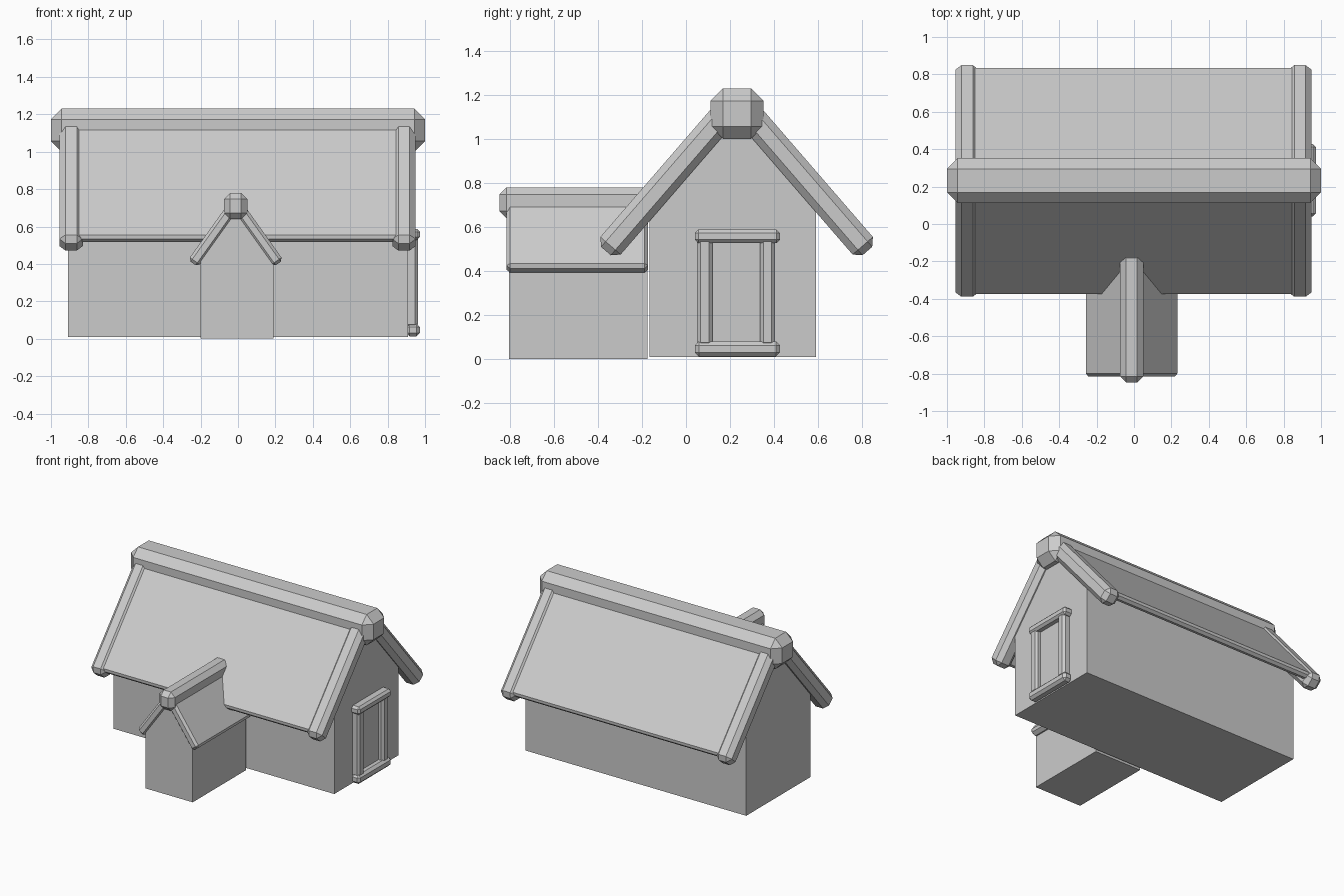
import bpy, bmesh
from math import sin, cos, atan2
from mathutils import Matrix, Vector

if "Cube" in bpy.data.objects:
    bpy.data.objects.remove(bpy.data.objects["Cube"])


def finish(name, bm):
    bmesh.ops.recalc_face_normals(bm, faces=bm.faces)
    me = bpy.data.meshes.new(name)
    bm.to_mesh(me)
    bm.free()
    ob = bpy.data.objects.new(name, me)
    bpy.context.collection.objects.link(ob)
    return ob


def box(name, center, size, bevel=0.0, rot=None):
    """Chamfered box, optionally rotated about its centre."""
    bm = bmesh.new()
    bmesh.ops.create_cube(bm, size=1, matrix=Matrix.Diagonal((*size, 1)))
    if bevel:
        bmesh.ops.bevel(bm, geom=bm.edges[:], offset=bevel, segments=1,
                        affect='EDGES', profile=0.5)
    m = Matrix.Translation(center)
    if rot:
        m = m @ rot
    bm.transform(m)
    return finish(name, bm)


def span(name, x, y, z, bevel=0.0):
    r = (x, y, z)
    return box(name, [(a + b) / 2 for a, b in r], [b - a for a, b in r], bevel)


def gable_body(name, profile, depth, along):
    """Extrude a (u, z) house profile along the x or y axis."""
    to3 = (lambda u, z, t: (t, u, z)) if along == 'X' else (lambda u, z, t: (u, t, z))
    bm = bmesh.new()
    f = bm.faces.new([bm.verts.new(to3(u, z, depth[0])) for u, z in profile])
    ext = bmesh.ops.extrude_face_region(bm, geom=[f])['geom']
    move = Vector(to3(0, 0, depth[1] - depth[0]))
    bmesh.ops.translate(bm, vec=move, verts=[e for e in ext if isinstance(e, bmesh.types.BMVert)])
    return finish(name, bm)


def sloped(name, along, mid, ang, d, n, t, bevel):
    """Pair of sloping slabs mirrored about u = mid.
    d = range up the slope, n = range across thickness, t = range along the ridge."""
    dc, nc, tc = sum(d) / 2, sum(n) / 2, sum(t) / 2
    u0 = dc * cos(ang) - nc * sin(ang)
    z = dc * sin(ang) + nc * cos(ang)
    L, T, W = d[1] - d[0], n[1] - n[0], t[1] - t[0]
    for s, side in ((1, "a"), (-1, "b")):
        u = mid + s * (u0 - mid)
        if along == 'X':
            box(f"{name}_{side}", (tc, u, z), (W, L, T), bevel, Matrix.Rotation(s * ang, 4, 'X'))
        else:
            box(f"{name}_{side}", (u, tc, z), (L, W, T), bevel, Matrix.Rotation(-s * ang, 4, 'Y'))


# Main house
A = atan2(0.756, 0.654)
gable_body("house_walls", [(-0.165, 0.01), (0.59, 0.01), (0.59, 0.75), (0.23, 1.17), (-0.165, 0.71)],
           (-0.91, 0.91), 'X')
sloped("main_roof", 'X', 0.23, A, (0.16, 0.98), (0.59, 0.645), (-0.9, 0.9), 0.015)
for t, side in (((-0.955, -0.83), "left"), ((0.825, 0.95), "right")):
    sloped(f"{side}_gable_beam", 'X', 0.23, A, (0.133, 0.98), (0.535, 0.657), t, 0.032)
span("main_ridge_beam", (-1, 1), (0.112, 0.352), (1.0, 1.23), 0.057)

# Front porch
P = atan2(0.814, 0.581)
gable_body("porch_walls", [(-0.2, 0), (0.19, 0), (0.19, 0.44), (-0.0125, 0.71), (-0.2, 0.45)],
           (-0.805, -0.175), 'Y')
sloped("porch_roof", 'Y', -0.0125, P, (0.188, 0.57), (0.397, 0.462), (-0.815, -0.172), 0.016)
span("porch_ridge_beam", (-0.075, 0.05), (-0.848, -0.15), (0.64, 0.78), 0.033)

# Side door with its frame
span("door", (0.88, 0.925), (0.1, 0.36), (0.05, 0.55))
for y, side in (((0.05, 0.12), "left"), ((0.335, 0.405), "right")):
    span(f"door_{side}_post", (0.89, 0.962), y, (0.06, 0.55), 0.016)
span("door_lintel", (0.89, 0.972), (0.04, 0.427), (0.527, 0.588), 0.016)
span("door_sill", (0.9, 0.972), (0.04, 0.427), (0.012, 0.08), 0.018)
